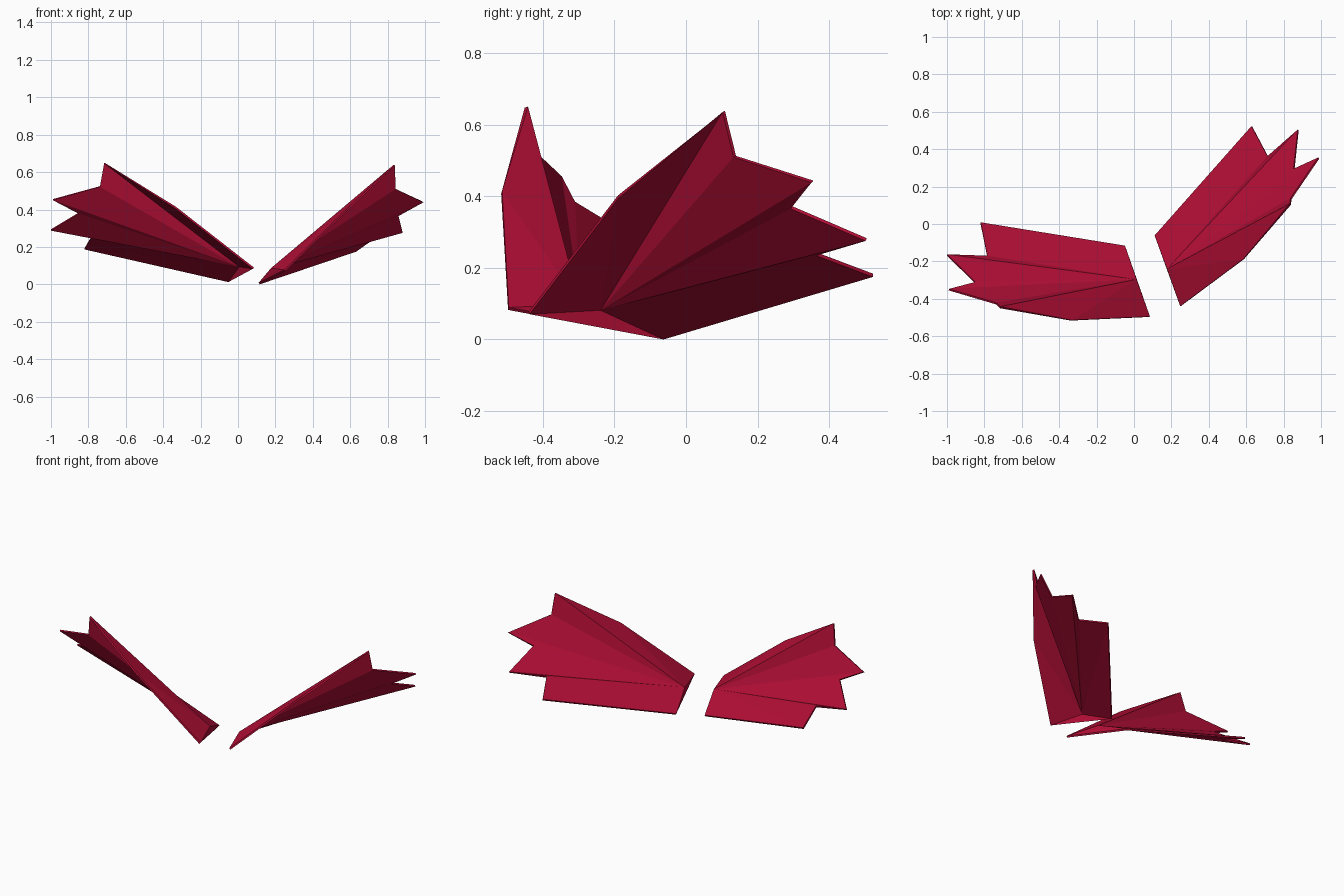
import bpy, bmesh
from math import radians
from mathutils import Matrix, Vector

cube = bpy.data.objects.get("Cube")
if cube:
    bpy.data.objects.remove(cube, do_unlink=True)

crimson = bpy.data.materials.new("crimson")
crimson.use_nodes = True
colour = (0.45, 0.0045, 0.037, 1)
crimson.diffuse_color = colour
crimson.node_tree.nodes["Principled BSDF"].inputs["Base Color"].default_value = colour

# Wing outline around the hub where all the folds meet; origin at rear root corner
HUB = (-0.06, -0.18, 0.08)
RIM = [
    (0, 0, 0),              # rear root corner
    (0.77, 0.125, 0.175),   # rear tip
    (0.735, -0.052, 0.235),
    (0.95, -0.047, 0.275),  # third tip
    (0.80, -0.195, 0.365),
    (0.94, -0.233, 0.437),  # second tip
    (0.688, -0.307, 0.507),
    (0.665, -0.328, 0.633), # upper tip
    (0.285, -0.397, 0.395), # bend in the leading edge
    (-0.132, -0.378, 0.07), # front root corner
]


def make_wing(name, place):
    """Fold a closed fan of panels, the last one being the root cap."""
    bm = bmesh.new()
    hub = bm.verts.new(place @ Vector(HUB))
    rim = [bm.verts.new(place @ Vector(p)) for p in RIM]
    for a, b in zip(rim, rim[1:] + rim[:1]):
        bm.faces.new((hub, a, b))
    if place.is_negative:
        bmesh.ops.reverse_faces(bm, faces=bm.faces[:])
    mesh = bpy.data.meshes.new(name)
    bm.to_mesh(mesh)
    bm.free()
    mesh.materials.append(crimson)
    wing = bpy.data.objects.new(name, mesh)
    bpy.context.collection.objects.link(wing)
    # Thin sheet with a visible rim
    sheet = wing.modifiers.new("sheet", "SOLIDIFY")
    sheet.thickness = 0.01
    sheet.offset = 0


make_wing("left_wing",
          Matrix.Translation((0.113, -0.062, 0.004)) @ Matrix.Rotation(radians(39.3), 4, "Z"))
make_wing("right_wing",
          Matrix.Translation((-0.05, -0.118, 0.016)) @ Matrix.Diagonal((-1, 1, 1, 1)))
